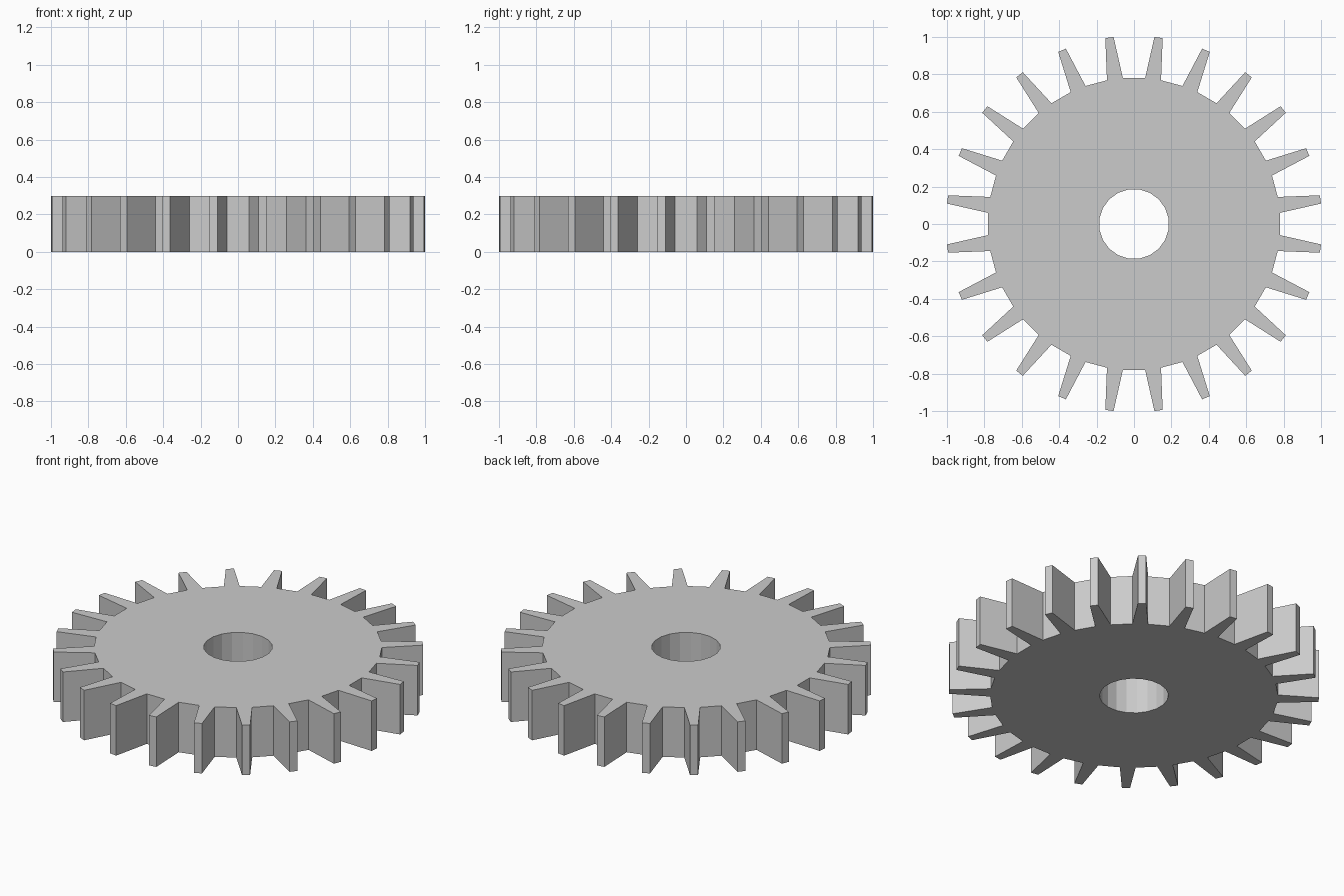
import bpy, bmesh
from math import sin, cos, radians, pi

if "Cube" in bpy.data.objects:
    bpy.data.objects.remove(bpy.data.objects["Cube"])

TEETH = 24
HEIGHT = 0.30
ROOT_R, TIP_R = 0.782, 1.0057
ROOT_HALF, TIP_HALF = 3.15, 1.27   # half angles of a tooth in degrees
BORE_R, BORE_SIDES = 0.187, 20


def polar(r, deg, z=0.0):
    return (r * cos(radians(deg)), r * sin(radians(deg)), z)


# outer outline: four points per tooth
outline = []
for i in range(TEETH):
    mid = (i + 0.5) * 360 / TEETH
    for r, offset in ((ROOT_R, -ROOT_HALF), (TIP_R, -TIP_HALF),
                      (TIP_R, TIP_HALF), (ROOT_R, ROOT_HALF)):
        outline.append(polar(r, mid + offset))
bore = [polar(BORE_R, (i + 0.5) * 360 / BORE_SIDES) for i in range(BORE_SIDES)]

# flat gear face with a hole
bm = bmesh.new()
edges = []
for loop in (outline, bore):
    vs = [bm.verts.new(p) for p in loop]
    edges += [bm.edges.new((vs[i], vs[(i + 1) % len(vs)])) for i in range(len(vs))]
bmesh.ops.triangle_fill(bm, edges=edges, use_beauty=True, use_dissolve=False)

# thicken into the gear
ext = bmesh.ops.extrude_face_region(bm, geom=bm.faces[:], use_keep_orig=True)
top = [g for g in ext["geom"] if isinstance(g, bmesh.types.BMVert)]
bmesh.ops.translate(bm, verts=top, vec=(0, 0, HEIGHT))
bmesh.ops.recalc_face_normals(bm, faces=bm.faces[:])

mesh = bpy.data.meshes.new("gear_wheel")
bm.to_mesh(mesh)
bm.free()
gear = bpy.data.objects.new("gear_wheel", mesh)
bpy.context.collection.objects.link(gear)
